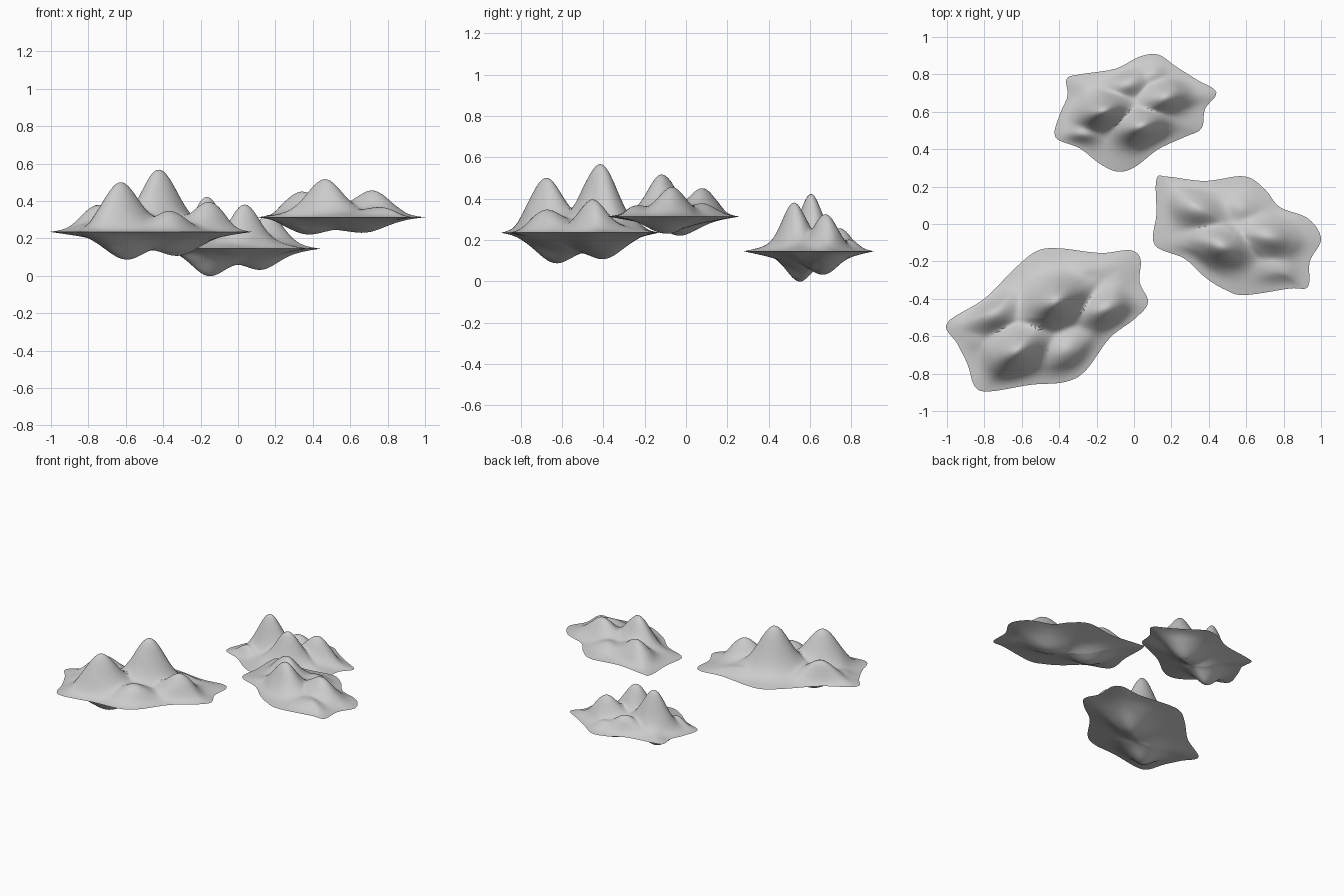
import bpy, bmesh, math
from mathutils import Vector

if "Cube" in bpy.data.objects:
    bpy.data.objects.remove(bpy.data.objects["Cube"])

RINGS = 30
SUB = 6


def smooth_loop(pts):
    # Closed Catmull-Rom curve through the shoreline points
    out = []
    n = len(pts)
    for i in range(n):
        a, b, c, d = (Vector(pts[(i + k) % n]) for k in (-1, 0, 1, 2))
        for s in range(SUB):
            t = s / SUB
            out.append(0.5 * (2 * b + (c - a) * t + (2 * a - 5 * b + 4 * c - d) * t * t
                              + (3 * b - a - 3 * c + d) * t ** 3))
    return out


def relief(x, y, t, rim, base, bumps, angle, long, short):
    # Distance from the rim plane: sloping cone plus bell-shaped bumps
    slope = base * (1 - t)
    ca, sa = math.cos(angle), math.sin(angle)
    total = 0
    for bx, by, bz, w in bumps:
        dx, dy = x - bx, y - by
        u = (dx * ca + dy * sa) / (long * w)
        v = (-dx * sa + dy * ca) / (short * w)
        g = max(abs(bz - rim) - base * 0.6, 0) * math.exp(-math.log(2) * (u * u + v * v))
        total += g ** 4
    f = min((1 - t) / 0.3, 1)
    return slope + total ** 0.25 * f * f * (3 - 2 * f)


def island(name, outline, center, rim, angle, long, short, peaks, lobes, base):
    loop = smooth_loop(outline)
    c = Vector(center)
    bm = bmesh.new()
    edge = [bm.verts.new((p.x, p.y, rim)) for p in loop]
    n = len(edge)
    # Upper terrain, then the hanging underside
    for sign, bumps, wide in ((1, peaks, 1.0), (-1, lobes, 1.12)):
        args = (rim, base, bumps, angle, long * wide, short * wide)
        prev = edge
        for r in range(RINGS - 1, 0, -1):
            t = r / RINGS
            ring = []
            for p in loop:
                q = c.lerp(p, t)
                ring.append(bm.verts.new((q.x, q.y, rim + sign * relief(q.x, q.y, t, *args))))
            for i in range(n):
                j = (i + 1) % n
                bm.faces.new((prev[i], prev[j], ring[j], ring[i]))
            prev = ring
        tip = bm.verts.new((c.x, c.y, rim + sign * relief(c.x, c.y, 0, *args)))
        for i in range(n):
            bm.faces.new((prev[i], prev[(i + 1) % n], tip))
    bmesh.ops.recalc_face_normals(bm, faces=bm.faces)
    mesh = bpy.data.meshes.new(name)
    bm.to_mesh(mesh)
    bm.free()
    ob = bpy.data.objects.new(name, mesh)
    bpy.context.collection.objects.link(ob)
    bpy.ops.object.select_all(action='DESELECT')
    ob.select_set(True)
    bpy.context.view_layer.objects.active = ob
    bpy.ops.object.shade_smooth_by_angle(angle=math.radians(35))


# Bumps are (x, y, z of the tip, width factor)
island("front_left_island",
       [(-1, -.53), (-.8, -.4), (-.64, -.24), (-.52, -.145), (-.4, -.13), (-.18, -.155),
        (-.02, -.14), (.035, -.19), (.03, -.31), (.075, -.42), (0, -.51), (-.13, -.61),
        (-.26, -.785), (-.37, -.845), (-.555, -.86), (-.77, -.895), (-.85, -.87),
        (-.89, -.75), (-.945, -.64)],
       (-.46, -.5), .235, math.radians(30), .115, .08,
       [(-.63, -.68, .505, 1), (-.42, -.41, .555, 1), (-.75, -.47, .40, .9),
        (-.15, -.45, .41, .85), (-.36, -.68, .36, .9), (-.27, -.23, .32, .8), (-.86, -.63, .31, .7)],
       [(-.61, -.635, .09, 1), (-.31, -.39, .115, 1)], .08)

island("back_island",
       [(-.36, .775), (-.29, .8), (-.1, .83), (.03, .895), (.13, .905), (.22, .845),
        (.33, .775), (.44, .705), (.38, .615), (.36, .51), (.27, .465), (.13, .4),
        (.005, .305), (-.085, .28), (-.18, .32), (-.29, .405), (-.42, .465),
        (-.395, .59), (-.355, .685)],
       (0, .6), .145, math.radians(18), .09, .06,
       [(-.17, .605, .425, 1), (.04, .52, .378, 1), (.17, .68, .33, 1),
        (-.04, .75, .27, .9), (-.28, .47, .24, .85), (.11, .80, .22, .7)],
       [(-.16, .545, 0, 1), (.13, .675, .033, 1)], .07)

island("right_island",
       [(.12, .24), (.18, .253), (.38, .23), (.59, .255), (.7, .185), (.78, .09),
        (.93, .03), (1, -.08), (.94, -.2), (.93, -.335), (.83, -.345), (.59, -.38),
        (.485, -.35), (.38, -.285), (.27, -.185), (.11, -.11), (.12, .055)],
       (.55, -.06), .313, math.radians(-18), .105, .07,
       [(.46, -.12, .515, 1), (.335, .08, .455, 1), (.725, -.07, .455, 1),
        (.57, .09, .38, .8), (.76, -.25, .38, .9)],
       [(.36, -.025, .22, 1), (.69, -.1, .235, 1)], .055)
